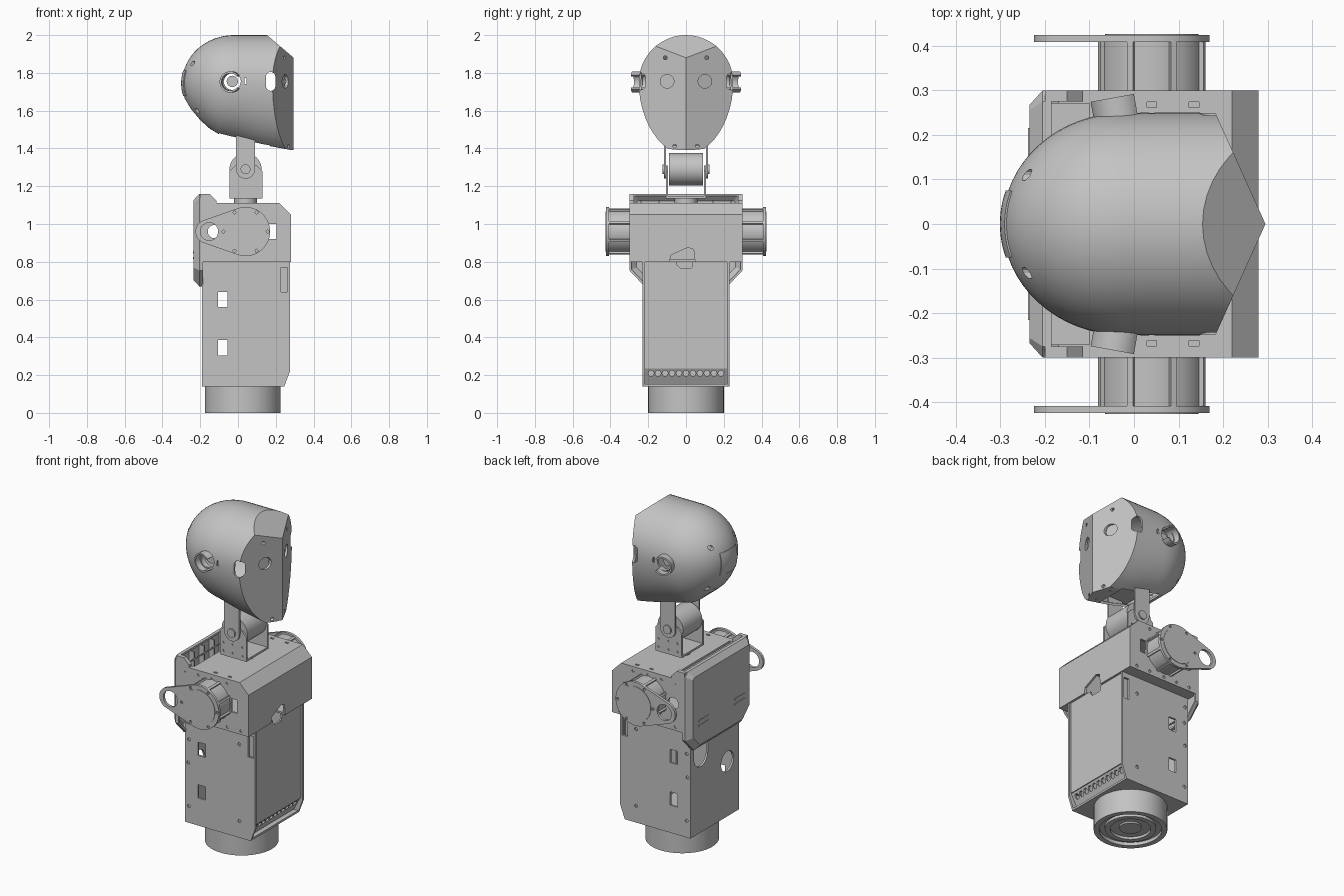
import bpy, bmesh, math
from math import sin, cos, pi, sqrt
from mathutils import Matrix

cube = bpy.data.objects.get("Cube")
if cube:
    bpy.data.objects.remove(cube, do_unlink=True)

grey = bpy.data.materials.new("plain grey")
grey.use_nodes = True
grey.diffuse_color = (0.55, 0.55, 0.55, 1)
grey.node_tree.nodes["Principled BSDF"].inputs["Base Color"].default_value = (0.55, 0.55, 0.55, 1)


def make(name, bm):
    bmesh.ops.recalc_face_normals(bm, faces=bm.faces)
    me = bpy.data.meshes.new(name)
    bm.to_mesh(me)
    bm.free()
    me.materials.append(grey)
    ob = bpy.data.objects.new(name, me)
    bpy.context.collection.objects.link(ob)
    shade(ob)
    return ob


def shade(ob):
    bpy.ops.object.select_all(action='DESELECT')
    ob.select_set(True)
    bpy.context.view_layer.objects.active = ob
    bpy.ops.object.shade_smooth_by_angle(angle=math.radians(25))


def bake(ob):
    dg = bpy.context.evaluated_depsgraph_get()
    me = bpy.data.meshes.new_from_object(ob.evaluated_get(dg))
    ob.modifiers.clear()
    ob.data = me
    shade(ob)


def shell(ob, t):
    m = ob.modifiers.new("shell", 'SOLIDIFY')
    m.thickness, m.offset, m.use_even_offset = t, -1, True
    bake(ob)


def cut_with(ob, c):
    c.hide_render = True
    m = ob.modifiers.new("cut", 'BOOLEAN')
    m.operation, m.solver, m.object = 'DIFFERENCE', 'EXACT', c
    bake(ob)
    bpy.data.objects.remove(c, do_unlink=True)


def cut(ob, bm):
    cut_with(ob, make("cutter", bm))


def prism(pts, axis, lo, hi, bm=None):
    """Extrude a flat outline along an axis."""
    bm = bm or bmesh.new()
    place = {'x': lambda p, v: (v, p[0], p[1]), 'y': lambda p, v: (p[0], v, p[1]),
             'z': lambda p, v: (p[0], p[1], v)}[axis]
    a, b = [[bm.verts.new(place(p, v)) for p in pts] for v in (lo, hi)]
    fs = [bm.faces.new(a), bm.faces.new(b)]
    for i in range(len(a)):
        j = (i + 1) % len(a)
        fs.append(bm.faces.new((a[i], a[j], b[j], b[i])))
    bmesh.ops.recalc_face_normals(bm, faces=fs)
    return bm


def rect(u, v, w, h):
    return [(u - w / 2, v - h / 2), (u + w / 2, v - h / 2), (u + w / 2, v + h / 2), (u - w / 2, v + h / 2)]


def arc(u, v, r, n=32, a0=0, a1=360, end=False):
    angles = [math.radians(a0 + (a1 - a0) * i / (n - end)) for i in range(n)]
    return [(u + r * cos(a), v + r * sin(a)) for a in angles]


def lerp(table, x):
    for (x0, y0), (x1, y1) in zip(table, table[1:]):
        if x <= x1:
            return y0 + (y1 - y0) * max(0, (x - x0) / (x1 - x0))
    return table[-1][1]


# Round base with stepped underside
bm = bmesh.new()
steps = [(0, .14), (.2, .14), (.2, 0), (.17, 0), (.17, .02), (.14, .02), (.14, .005),
         (.11, .005), (.11, .02), (.06, .02), (.06, .01), (0, .01)]
vs = [bm.verts.new((r, 0, z)) for r, z in steps]
es = [bm.edges.new(p) for p in zip(vs, vs[1:])]
bmesh.ops.spin(bm, geom=vs + es, axis=(0, 0, 1), cent=(0, 0, 0), angle=2 * pi, steps=48)
bmesh.ops.remove_doubles(bm, verts=bm.verts, dist=1e-4)
bmesh.ops.translate(bm, verts=bm.verts, vec=(.025, 0, 0))
make("base", bm)

# Lower body panels
side = [(-.19, .14), (.245, .14), (.275, .22), (.275, .8), (-.19, .8)]
for name, s in (("left", 1), ("right", -1)):
    ob = make("lower_side_" + name, prism(side, 'y', s * .218, s * .23))
    c = prism(rect(-.08, .6, .05, .08), 'y', s * .2, s * .3)
    prism(rect(-.08, .345, .05, .08), 'y', s * .2, s * .3, c)
    prism(rect(.245, .705, .035, .13), 'y', s * .2, s * .3, c)
    for x, z in ((-.17, .74), (-.165, .64), (-.17, .5), (-.165, .24), (.17, .7), (.17, .24)):
        prism(arc(x, z, .01, 10), 'y', s * .223, s * .3, c)
    cut(ob, c)
    make("front_panel_flange", prism(rect(.23, .518, .05, .565), 'y', s * .2, s * .21))
front = make("lower_front_panel", prism(rect(0, .518, .432, .565), 'x', .255, .267))
cut(front, prism([(-.05, .83), (-.05, .785), (-.03, .768), (.03, .768), (.04, .83)], 'x', .2, .3))
back = make("lower_back_panel", prism(rect(0, .47, .436, .66), 'x', -.19, -.178))
c = prism(arc(-.12, .47, .06), 'x', -.3, -.1)
prism(arc(.13, .6, .065, 16, 180, 360, True) + [(.195, .7), (.065, .7)], 'x', -.3, -.1, c)
cut(back, c)
make("lower_floor", prism(rect(.03, 0, .43, .436), 'z', .14, .152))

# Sloped vent strip with hexagon openings
vent = make("vent_strip", prism([(.205, .15), (.215, .15), (.262, .236), (.252, .236)], 'y', -.218, .218))
c = bmesh.new()
for i in range(11):
    prism(arc((i - 5) * .037, .21, .016, 6), 'x', .15, .35, c)
cut(vent, c)

# Upper body housing, hollow and open toward the back
chest = [(-.195, .8), (-.195, 1.08), (-.17, 1.11), (.22, 1.11), (.28, 1.05), (.28, .8)]
bm = prism(chest, 'y', -.3, .3)
bmesh.ops.delete(bm, geom=[f for f in bm.faces if f.normal.x < -.9], context='FACES_ONLY')
upper = make("upper_body", bm)
shell(upper, .012)
c = prism(rect(.185, .96, .04, .08), 'y', -.4, .4)
prism(arc(-.125, .96, .035), 'y', -.4, .4, c)
for s in (-1, 1):
    for x in (-.14, -.05, .04, .14, .23):
        prism(arc(x, .822, .009, 8), 'y', s * .294, s * .4, c)
        if x < .2:
            prism(arc(x, 1.085, .009, 8), 'y', s * .294, s * .4, c)
    for x in (.04, .135):
        prism(rect(x, s * .268, .022, .012), 'z', 1.07, 1.2, c)
prism(rect(-.145, 0, .09, .54), 'z', 1.05, 1.2, c)
prism([(-.09, .78), (-.08, .835), (.01, .875), (.04, .865), (.05, .78)], 'x', .2, .35, c)
cut(upper, c)


# Back cover with sloped rim
def cover_ring(k):
    half = [(.22 - k * .6, .67 + k), (.3 - k, .755 + k * .4), (.3 - k, 1.135 - k * .6), (.275 - k * .6, 1.16 - k)]
    return half + [(-y, z) for y, z in reversed(half)]


bm = bmesh.new()
rings = [[bm.verts.new((x, y, z)) for y, z in cover_ring(k)] for x, k in ((-.185, 0), (-.205, 0), (-.235, .033))]
for a, b in zip(rings, rings[1:]):
    for i in range(8):
        bm.faces.new((a[i], a[i - 1], b[i - 1], b[i]))
bm.faces.new(rings[-1])
shell(make("back_cover", bm), .012)
for s in (-1, 1):
    bm = prism([(-.2, 1.08), (-.2, 1.16), (-.15, 1.16), (-.115, 1.125), (-.115, 1.08)], 'y', s * .275, s * .3)
    make("cover_shoulder", bm)
    for z in (.82, .85):
        make("cover_vent", prism(rect(s * .17, z, .09, .01), 'x', -.238, -.23))
for i in range(6):
    make("cavity_rib", prism(rect((i - 2.5) * .095, 1.05, .01, .15), 'x', -.223, -.19))

# Shoulder motors with teardrop arm plates
for name, s in (("left", 1), ("right", -1)):
    make("shoulder_motor_" + name, prism(arc(.04, .96, .118, 40), 'y', s * .29, s * .41))
    for i in range(8):
        a = pi / 8 + i * pi / 4
        bm = prism(rect(0, 0, .014, .03), 'y', s * .3, s * .41)
        bmesh.ops.transform(bm, verts=bm.verts, matrix=Matrix.Translation((.04 + .113 * cos(a), 0, .96 + .113 * sin(a)))
                            @ Matrix.Rotation(pi / 2 - a, 4, 'Y'))
        make("motor_rib", bm)
    drop = arc(.04, .96, .13, 32, -110, 110, True) + arc(-.162, .96, .063, 20, 110, 250, True)
    plate = make("arm_plate_" + name, prism(drop, 'y', s * .408, s * .424))
    c = prism(arc(-.152, .96, .047), 'y', s * .38, s * .45)
    for i in range(6):
        a = i * pi / 3
        prism(arc(.04 + .117 * cos(a), .96 + .117 * sin(a), .008, 8), 'y', s * .414, s * .45, c)
    cut(plate, c)
    make("motor_cap", prism(arc(.04, .96, .105, 40), 'y', s * .42, s * .427))

# Neck: turntable, fork, tilt motor and head arms
make("neck_turntable", prism(arc(.04, 0, .06), 'z', 1.1, 1.14))
make("neck_fork_base", prism(rect(.042, 0, .175, .21), 'z', 1.135, 1.147))
make("tilt_motor", prism(arc(.04, 1.29, .085, 40), 'y', -.09, .09))
for s in (-1, 1):
    fork = [(-.045, 1.135), (.13, 1.135), (.13, 1.28), (.1, 1.31), (-.015, 1.31), (-.045, 1.28)]
    ob = make("neck_fork", prism(fork, 'y', s * .094, s * .105))
    c = bmesh.new()
    for x in (-.02, .04, .105):
        for z in (1.165, 1.215):
            prism(arc(x, z, .007, 8), 'y', s * .1, s * .2, c)
    cut(ob, c)
    arm = arc(.04, 1.29, .05, 16, 180, 360, True) + [(.09, 1.5), (-.01, 1.5)]
    make("head_arm", prism(arm, 'y', s * .107, s * .117))
    make("tilt_axle", prism(arc(.04, 1.29, .026), 'y', s * .117, s * .125))
make("head_mount", prism(rect(.04, 0, .16, .234), 'z', 1.49, 1.5))

# Head: lofted egg, trimmed by a face wedge and a brow plane
chin = [(-.295, 1.74), (-.285, 1.67), (-.25, 1.61), (-.2, 1.55), (-.15, 1.505), (-.1, 1.475), (0, 1.453),
        (.1, 1.425), (.3, 1.388)]


def head_solid(name, t):
    """Solid head, shrunk inward by t."""
    bm = bmesh.new()
    curve = [-.02 - (.275 - t) * cos(i * pi / 32) for i in range(1, 17)]
    rings = []
    for x in curve + [.03 + i * .05 for i in range(7)]:
        w = (.25 - t) * sqrt(1 - min(0, (x + .02) / (.275 - t)) ** 2)
        low = lerp(chin, x) + t
        ring = []
        for i in range(48):
            a = 2 * pi * i / 48
            z = 1.75 + (w if i < 24 else (1.75 - low) * 1.08) * sin(a)
            ring.append(bm.verts.new((x, w * cos(a), max(z, low))))
        rings.append(ring)
    tip = bm.verts.new((t - .295, 0, 1.745))
    for i in range(48):
        bm.faces.new((rings[0][i], rings[0][i - 1], tip))
        for a, b in zip(rings, rings[1:]):
            bm.faces.new((a[i], a[i - 1], b[i - 1], b[i]))
    bm.faces.new(rings[-1])
    ob = make(name, bm)
    nose = .295 - t * 1.1
    cut(ob, prism([(nose, 0), (nose - .225, .5), (.7, .5), (.7, -.5), (nose - .225, -.5)], 'z', 1, 3))
    cut(ob, prism([(nose - .2, 2.05 - t), (nose + .2, 1.71 - t), (.8, 2.1)], 'y', -.6, .6))
    return ob


head = head_solid("head", 0)
cut_with(head, head_solid("head_cavity", .012))
cut(head, prism(rect(.035, 0, .27, .2), 'z', 1.3, 1.52))

# Head openings: side slots, ear holes, eyes and screw holes
c = bmesh.new()
for s in (-1, 1):
    slot = arc(.173, 1.78, .025, 10, 0, 180, True) + arc(.173, 1.73, .025, 10, 180, 360, True)
    prism(slot, 'y', s * .17, s * .4, c)
    prism(arc(-.03, 1.755, .045), 'y', s * .18, s * .4, c)
    prism(rect(.04, 1.757, .012, .03), 'y', s * .2, s * .4, c)
    for y, z, r in ((.1, 1.755, .036), (.11, 1.88, .01), (.06, 1.412, .01)):
        prism(arc(s * y, z, r, 24), 'x', .21, .4, c)
    for z in (1.6, 1.85):
        prism(arc(s * .11, z, .013, 12), 'x', -.35, -.18, c)
cut(head, c)
for s in (-1, 1):
    bm = prism(arc(0, 0, .042, 24), 'x', -.01, .004)
    bmesh.ops.transform(bm, verts=bm.verts, matrix=Matrix.Translation((.23, s * .1, 1.755))
                        @ Matrix.Rotation(s * math.atan(.45), 4, 'Z'))
    make("eye_lens", bm)
    # Ear cup, a hood that opens forward
    cup = arc(0, 0, .056, 28, 40, 320, True) + arc(0, 0, .046, 28, 320, 40, True)
    bm = prism(cup, 'y', s * -.03, s * .042)
    bmesh.ops.transform(bm, verts=bm.verts, matrix=Matrix.Translation((-.035, s * .243, 1.752))
                        @ Matrix.Rotation(s * .18, 4, 'Z'))
    make("ear_cup", bm)
    make("ear_core", prism(arc(-.03, 1.755, .03), 'y', s * .18, s * .215))

# Curved service panel on the back of the head
bm = bmesh.new()
grid = [[bm.verts.new((-.02 - .281 * sqrt(1 - (y / .25) ** 2 - (z / .25) ** 2), y, 1.745 + z))
         for y in [(i - 5) * .015 for i in range(11)]] for z in [(k - 4) * .017 for k in range(9)]]
for a, b in zip(grid, grid[1:]):
    for i in range(10):
        bm.faces.new((a[i], a[i + 1], b[i + 1], b[i]))
shell(make("rear_head_panel", bm), .008)
